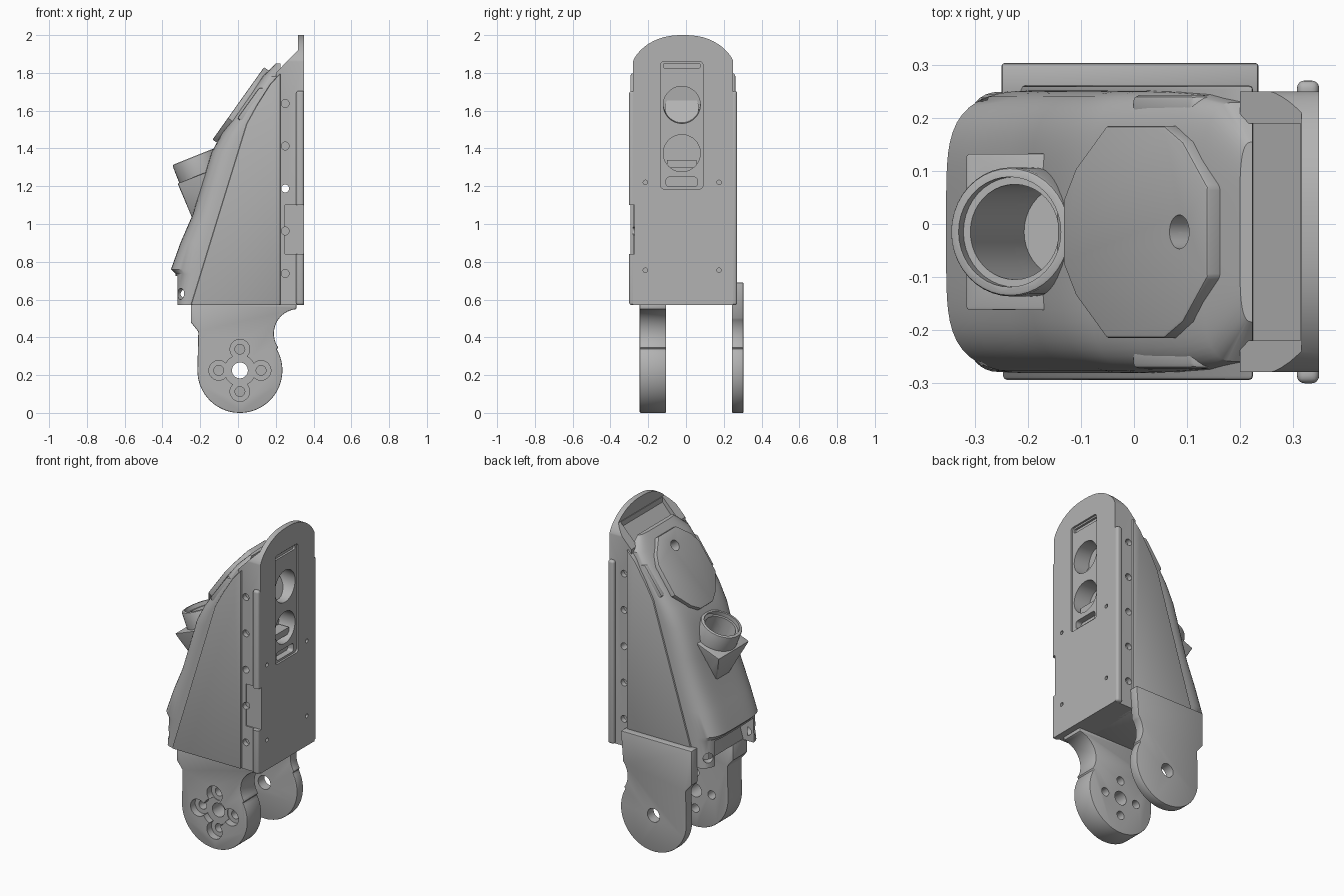
import bpy, bmesh
from math import sin, cos, pi, radians
from mathutils import Vector

if "Cube" in bpy.data.objects:
    bpy.data.objects.remove(bpy.data.objects["Cube"])

grey = bpy.data.materials.new("plain grey")
grey.use_nodes = True
grey.diffuse_color = (0.45, 0.45, 0.45, 1)
grey.node_tree.nodes["Principled BSDF"].inputs["Base Color"].default_value = (0.45, 0.45, 0.45, 1)

MID = -0.015  # symmetry plane in y


def finish(name, bm):
    bmesh.ops.recalc_face_normals(bm, faces=bm.faces)
    mesh = bpy.data.meshes.new(name)
    bm.to_mesh(mesh)
    bm.free()
    obj = bpy.data.objects.new(name, mesh)
    bpy.context.collection.objects.link(obj)
    mesh.materials.append(grey)
    return obj


def loft(name, rings):
    """Skin a list of equal closed rings and cap both ends."""
    bm = bmesh.new()
    rows = [[bm.verts.new(p) for p in ring] for ring in rings]
    n = len(rows[0])
    for a, b in zip(rows, rows[1:]):
        for i in range(n):
            bm.faces.new((a[i], a[(i + 1) % n], b[(i + 1) % n], b[i]))
    bm.faces.new(rows[0])
    bm.faces.new(rows[-1])
    return finish(name, bm)


def side_prism(name, pts, y0, y1):
    return loft(name, [[(x, y, z) for x, z in pts] for y in (y0, y1)])


def rear_prism(name, pts, x0, x1):
    return loft(name, [[(x, y, z) for y, z in pts] for x in (x0, x1)])


def box(name, x0, x1, y0, y1, z0, z1):
    return side_prism(name, [(x0, z0), (x1, z0), (x1, z1), (x0, z1)], y0, y1)


def rod(name, a, b, r, r2=None, sides=40):
    a, b = Vector(a), Vector(b)
    q = (b - a).to_track_quat('Z', 'Y')
    ring = [Vector((cos(2 * pi * i / sides), sin(2 * pi * i / sides), 0)) for i in range(sides)]
    return loft(name, [[a + q @ (v * r) for v in ring], [b + q @ (v * (r2 or r)) for v in ring]])


def arc(cx, cy, r, a0, a1, n=24):
    return [(cx + r * cos(radians(a0 + (a1 - a0) * i / n)),
             cy + r * sin(radians(a0 + (a1 - a0) * i / n))) for i in range(n + 1)]


def rounded(y0, y1, z0, z1, r):
    return (arc(y1 - r, z1 - r, r, 0, 90, 6) + arc(y0 + r, z1 - r, r, 90, 180, 6)
            + arc(y0 + r, z0 + r, r, 180, 270, 6) + arc(y1 - r, z0 + r, r, 270, 360, 6))


def apply(obj, mod):
    with bpy.context.temp_override(object=obj, active_object=obj, selected_objects=[obj]):
        bpy.ops.object.modifier_apply(modifier=mod.name)


def cut(obj, *cutters, mode='DIFFERENCE'):
    for c in cutters:
        mod = obj.modifiers.new("cut", 'BOOLEAN')
        mod.operation, mod.solver, mod.object = mode, 'EXACT', c
        apply(obj, mod)
        bpy.data.objects.remove(c)


def bevel(obj, width, seg=3):
    mod = obj.modifiers.new("soft", 'BEVEL')
    mod.width, mod.segments, mod.limit_method = width, seg, 'ANGLE'
    mod.angle_limit = radians(40)
    apply(obj, mod)


def arch(half, z0, shoulder, top):
    """Upright outline with a domed top."""
    pts = [(MID - half, z0), (MID + half, z0)]
    for i in range(25):
        t = cos(pi * i / 24)
        pts.append((MID + half * t, shoulder + (top - shoulder) * (1 - abs(t) ** 2.4) ** 0.75))
    return pts


# Side plates and middle of the body
body = side_prism("body", [(-0.25, 0.57), (0.225, 0.57), (0.225, 1.8), (0.17, 1.74),
                           (0.1, 1.63), (0.045, 1.53)], -0.295, 0.262)
bevel(body, 0.008, 2)

# Curved cover: height, middle front x, side x, half width
sections = [(0.57, -0.328, -0.25, 0.265), (0.735, -0.33, -0.2, 0.267), (0.76, -0.355, -0.19, 0.267),
            (0.9, -0.305, -0.145, 0.267), (1.05, -0.24, -0.1, 0.267), (1.2, -0.195, -0.055, 0.267),
            (1.38, -0.14, -0.005, 0.267), (1.48, -0.085, 0.03, 0.267), (1.6, 0, 0.09, 0.265),
            (1.7, 0.07, 0.15, 0.26), (1.78, 0.13, 0.19, 0.245), (1.85, 0.2, 0.222, 0.17)]
rings = []
for z, front, side, half in sections:
    ring = [(0.224, MID + half, z), (0.224, MID - half, z)]
    for i in range(33):
        t = -cos(pi * i / 32)
        bulge = (1 - abs(t) ** 5) ** 0.4 if abs(t) < 1 else 0
        ring.append((side + (front - side) * bulge, MID + half * t, z))
    rings.append(ring)
cover = loft("front_cover", rings)
cut(cover, box("notch", -0.5, -0.23, MID - 0.19, MID + 0.19, 0.5, 0.725))
for s in (-1, 1):
    cut(cover, rod("lug_hole", (-0.36, MID + s * 0.28, 0.63), (-0.27, MID + s * 0.2, 0.63), 0.03))

# Wedge and tube of the angled port
axis = Vector((-0.37, 0, 0.93)).normalized()
rim = Vector((-0.235, MID, 1.357))
wedge = loft("port_wedge", [
    [(-0.225, MID - 0.04, 0.99), (-0.225, MID + 0.04, 0.99), (0.0, MID + 0.12, 1.0), (0.0, MID - 0.12, 1.0)],
    [(-0.32, MID - 0.15, 1.215), (-0.32, MID + 0.15, 1.215), (0.0, MID + 0.15, 1.34), (0.0, MID - 0.15, 1.34)]])
bevel(wedge, 0.008, 2)
tube = rod("port_tube", rim - axis * 0.2, rim, 0.122)
bevel(tube, 0.008, 2)
for part in (cover, wedge, tube, body):
    cut(part, rod("bore", rim - axis * 0.3, rim + axis * 0.1, 0.09))
cut(tube, rod("rim_step", rim - axis * 0.025, rim + axis * 0.1, 0.104))

# Sloped shield on the cover
slope = Vector((0.58, 0, 0.815))
out = Vector((-0.815, 0, 0.58))
base = Vector((-0.125, MID, 1.44))
half_shield = [(0, 0.06), (0.04, 0.12), (0.14, 0.2), (0.33, 0.2), (0.39, 0.17), (0.47, 0.085)]
outline = half_shield + [(u, -w) for u, w in reversed(half_shield)]
shield = loft("shield", [[base + slope * u + out * d + Vector((0, w, 0)) for u, w in outline]
                         for d in (-0.05, 0.012)])
bevel(shield, 0.006, 2)
hole_at = Vector((0.095, MID, 1.75))
for part in (shield, cover):
    cut(part, rod("shield_hole", hole_at - out * 0.08, hole_at + out * 0.15, 0.032))

# Raised cheeks beside the shield
for s, label in ((-1, "right"), (1, "left")):
    cheek = side_prism(label + "_cheek", [(-0.005, 1.56), (0.11, 1.72), (0.15, 1.72), (0.15, 1.64), (0.05, 1.52)],
                       MID + s * 0.21, MID + s * 0.258)
    bevel(cheek, 0.01, 2)

# Rear housing with domed top, sloped window and rear recess
housing = rear_prism("rear_housing", arch(0.265, 0.57, 1.86, 2.0), 0.2, 0.35)
cut(housing,
    side_prism("slope_cut", [(0.1, 1.7), (0.2, 1.8), (0.317, 1.92), (0.317, 2.2), (0.1, 2.2)], -1, 1),
    side_prism("window_cut", [(0.15, 1.7), (0.315, 1.885), (0.315, 2.2), (0.15, 2.2)], -0.22, 0.19),
    rear_prism("recess", rounded(-0.135, 0.09, 1.185, 1.86, 0.02), 0.338, 0.4),
    rear_prism("slit", rounded(-0.12, 0.075, 1.825, 1.85, 0.008), 0.325, 0.4),
    rod("upper_bore", (0.23, -0.022, 1.64), (0.4, -0.022, 1.625), 0.098),
    rod("lower_bore", (0.23, -0.022, 1.375), (0.4, -0.022, 1.375), 0.098),
    rear_prism("slot", rounded(-0.105, 0.06, 1.198, 1.248, 0.015), 0.3, 0.4))
for y in (-0.215, 0.175):
    for z in (0.755, 1.22):
        cut(housing, rod("pin_hole", (0.3, y, z), (0.4, y, z), 0.012, sides=16))
for i in range(5):
    z = 0.738 + 0.225 * i
    if i == 2:
        for part in (housing, cover, body):
            cut(part, rod("through_hole", (0.25, -1, z), (0.25, 1, z), 0.021, sides=20))
    else:
        for y in (-0.28, 0.25):
            cut(housing, rod("side_hole", (0.25, y - 0.03, z), (0.25, y + 0.03, z), 0.021, sides=20))

# Ring and bar inside the lower bore, tilted disc inside the upper one
rod("upper_disc", (0.24, -0.022, 1.61), (0.25, -0.022, 1.615), 0.09)
box("lower_bar", 0.24, 0.31, -0.1, 0.056, 1.3, 1.34)

# Rounded side rails of the rear panel
for s, label in ((-1, "right"), (1, "left")):
    y_out, y_in = MID + s * 0.286, MID + s * 0.25
    rail = box(label + "_rail", 0.308, 0.35, min(y_out, y_in), max(y_out, y_in), 0.57, 1.705)
    bevel(rail, 0.014, 4)
    if s < 0:
        for part in (rail, housing):
            cut(part, box("rail_notch", 0.25, 0.4, -0.4, -0.272, 0.84, 1.1))

# Lower legs
hub = (0.01, 0.225)
left_edge = [(-0.25, 0.48), (-0.21, 0.43)]
drum = arc(*hub, 0.225, 180, 390, 48)
front_leg = side_prism("front_leg", [(0.31, 0.575), (-0.25, 0.575)] + left_edge + drum
                       + arc(0.32, 0.42, 0.13, 215, 95, 16), -0.245, -0.105)
back_leg = side_prism("back_leg", [(0.235, 0.69), (-0.25, 0.69)] + left_edge + drum
                      + arc(0.32, 0.42, 0.13, 215, 140, 12), 0.243, 0.304)
for leg in (front_leg, back_leg):
    bevel(leg, 0.005, 2)
    cut(leg, rod("axle_hole", (hub[0], -1, hub[1]), (hub[0], 1, hub[1]), 0.042))
cut(front_leg, rod("hub_recess", (hub[0], -0.4, hub[1]), (hub[0], -0.205, hub[1]), 0.082))
for k in range(4):
    x, z = hub[0] + 0.112 * cos(k * pi / 2), hub[1] + 0.112 * sin(k * pi / 2)
    cut(front_leg, rod("lobe", (x, -0.4, z), (x, -0.2, z), 0.052),
        rod("bolt_hole", (x, -0.4, z), (x, 0, z), 0.026, sides=24))

# Smooth shading that keeps hard edges
for obj in bpy.context.scene.objects:
    obj.select_set(obj.type == 'MESH')
bpy.context.view_layer.objects.active = housing
bpy.ops.object.shade_smooth_by_angle(angle=radians(30))
